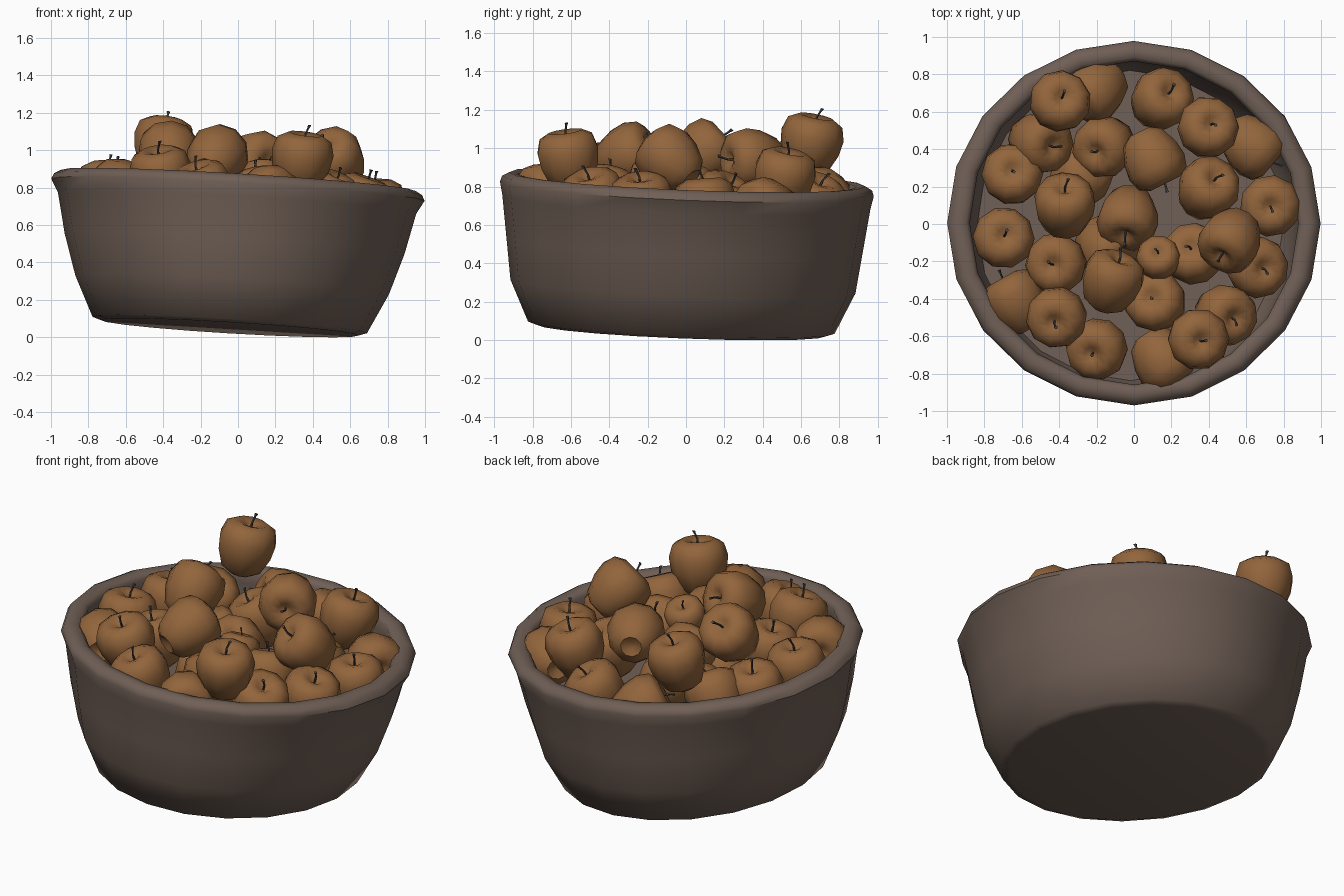
import bpy, bmesh, math, random
from mathutils import Vector, Matrix

random.seed(4)
if "Cube" in bpy.data.objects:
    bpy.data.objects.remove(bpy.data.objects["Cube"], do_unlink=True)


def material(name, colour):
    mat = bpy.data.materials.new(name)
    mat.use_nodes = True
    mat.diffuse_color = (*colour, 1)
    for node in mat.node_tree.nodes:
        if node.type == 'BSDF_PRINCIPLED':
            node.inputs["Base Color"].default_value = (*colour, 1)
            node.inputs["Roughness"].default_value = 0.8
    return mat


clay = material("grey brown clay", (0.16, 0.115, 0.092))
skin = material("russet apple skin", (0.29, 0.13, 0.045))
bark = material("dark stem", (0.07, 0.065, 0.065))


def loft(name, rings, sides, mat, sharp):
    """Bridge elliptical rings (centre x, radius x, radius y, z) and cap both ends."""
    bm = bmesh.new()
    loops = []
    for cx, rx, ry, z in rings:
        turn = [math.tau * i / sides for i in range(sides)]
        loops.append([bm.verts.new((cx + rx * math.cos(a), ry * math.sin(a), z)) for a in turn])
    for low, high in zip(loops, loops[1:]):
        for i in range(sides):
            j = (i + 1) % sides
            bm.faces.new((low[i], low[j], high[j], high[i]))
    bm.faces.new(loops[0][::-1])
    bm.faces.new(loops[-1])
    bmesh.ops.recalc_face_normals(bm, faces=bm.faces)
    mesh = bpy.data.meshes.new(name)
    bm.to_mesh(mesh)
    bm.free()
    mesh.materials.append(mat)
    mesh.shade_smooth()
    mesh.set_sharp_from_angle(angle=math.radians(sharp))
    return mesh


def place(name, mesh, matrix):
    obj = bpy.data.objects.new(name, mesh)
    bpy.context.scene.collection.objects.link(obj)
    obj.matrix_world = matrix
    return obj


def lean(direction):
    up = Vector((0, 0, 1))
    return up.rotation_difference(Vector(direction)).to_matrix().to_4x4()


# Bowl: outer wall, rolled rim, inner wall and raised floor, leaning slightly
outer = [(.69, .75, 0), (.735, .80, .015), (.84, .90, .23), (.91, .93, .45), (.96, .96, .67)]
rim = [(1, .975, .74), (.985, .965, .77), (.95, .93, .79), (.90, .885, .785), (.88, .865, .76)]
inner = [(.885, .87, .70), (.86, .86, .50), (.82, .83, .42)]
bowl_mesh = loft("bowl", [(0, *ring) for ring in outer + rim + inner], 20, clay, 50)
place("bowl", bowl_mesh, Matrix.Translation((-.045, -.025, .05)) @ lean((.06, .04, 1)))

# Apple: broad shoulders, tapered base, dimples at both ends
profile = [(.02, -.14), (.06, -.16), (.115, -.125), (.155, -.03), (.166, .05),
           (.145, .12), (.09, .15), (.04, .135), (.01, .11)]
apple_mesh = loft("apple", [(0, r, r, z) for r, z in profile], 10, skin, 60)

# Stem: thin, bent and flared at the tip
stem_mesh = loft("stem", [(0, .006, .006, .1), (.003, .006, .006, .15),
                          (.015, .006, .006, .18), (.022, .01, .01, .197)], 5, bark, 50)


def apple(number, x, y, z, tip_x, tip_y, size=1):
    """Put an apple at a centre, leaning so that its stem is offset sideways by the tip."""
    offset = Vector((tip_x, tip_y)) / 15
    if offset.length > 1:
        offset.normalize()
    height = math.sqrt(max(0, 1 - offset.length_squared))
    spin = Matrix.Rotation(random.uniform(0, math.tau), 4, 'Z')
    matrix = (Matrix.Translation((x / 100, y / 100, z / 100))
              @ lean((offset.x, offset.y, height)) @ spin @ Matrix.Scale(size, 4))
    place(f"apple_{number}", apple_mesh, matrix)
    place(f"apple_stem_{number}", stem_mesh, matrix)


# Heaped apples: x, y, z of the centre and stem offset, in hundredths
heaped = [
    (-40, 65, 102, 2, 3), (34, -61, 94, 2, -2), (-12, -31, 96, 5, 13),
    (52, -8, 94, -6, -10), (-37, 9, 97, 0, 11), (10, 35, 94, 8, -16),
    (-41, -49, 86, -2, -4), (39, 51, 84, 3, 3),
    (-30, 24, 64, 9, 9), (-15, -12, 62, 9, -9),
]

# Resting apples: x, y and stem offset; height follows the lean of the bowl
resting = [
    (-20, 72, -10, -9), (14, 66, 6, 5), (63, 42, 12, -10), (-51, 44, 8, -3),
    (-15, 42, -6, -4), (39, 18, 5, 7), (73, 10, 0, -1), (-65, 26, 0, 3),
    (-3, 4, -2, -11), (-70, -8, 1, 2), (-41, -21, -3, -1), (32, -17, -2, 5),
    (65, -23, 5, -1), (12, -42, -3, 3), (-63, -42, -8, 14), (-19, -66, -4, -4),
    (15, -72, 9, -13), (48, -48, 6, -3),
]

everything = heaped + [(x, y, 74 - .06 * x - .04 * y, tx, ty) for x, y, tx, ty in resting]
for number, values in enumerate(everything, start=1):
    apple(number, *values)

# One small apple nestled near the middle
apple("small", 13, -19, 83, 0, 6, size=.72)
